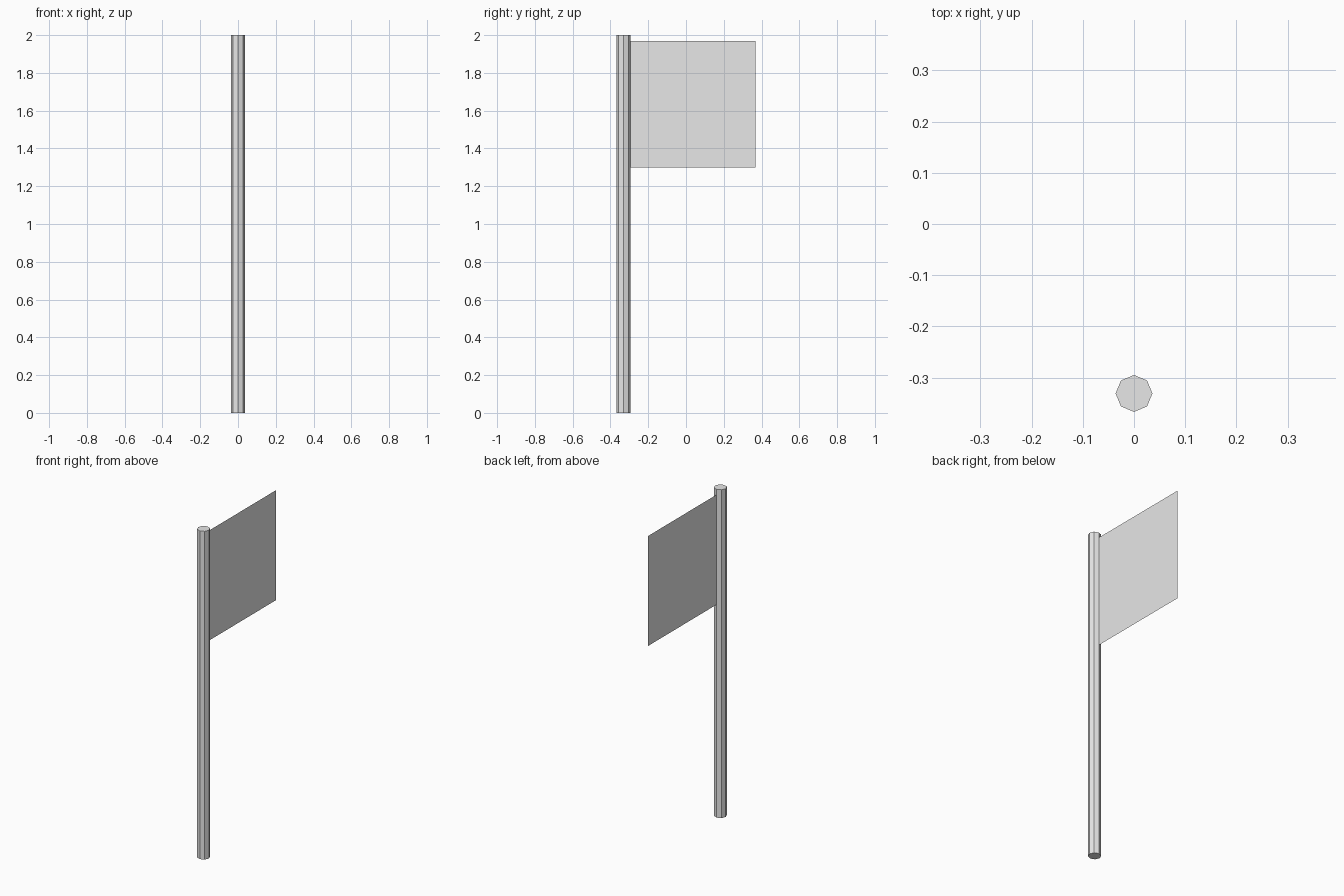
import bpy

cube = bpy.data.objects.get("Cube")
if cube:
    bpy.data.objects.remove(cube, do_unlink=True)

grey = bpy.data.materials.new("light_grey")
grey.use_nodes = True
colour = (0.8, 0.8, 0.8, 1)
grey.diffuse_color = colour
grey.node_tree.nodes["Principled BSDF"].inputs["Base Color"].default_value = colour

HEIGHT, RADIUS, POLE_Y = 2.0, 0.036, -0.331


def finish(name):
    obj = bpy.context.object
    obj.name = name
    obj.data.materials.append(grey)
    return obj


# Octagonal pole
bpy.ops.mesh.primitive_cylinder_add(vertices=8, radius=RADIUS, depth=HEIGHT,
                                    location=(0, POLE_Y, HEIGHT / 2))
finish("pole")

# Flat square flag, its inner edge just inside the pole
SIDE = 0.67
bpy.ops.mesh.primitive_plane_add(size=SIDE, location=(0, 0.367 - SIDE / 2, 1.633),
                                 rotation=(0, 1.5707963, 0))
finish("flag")
